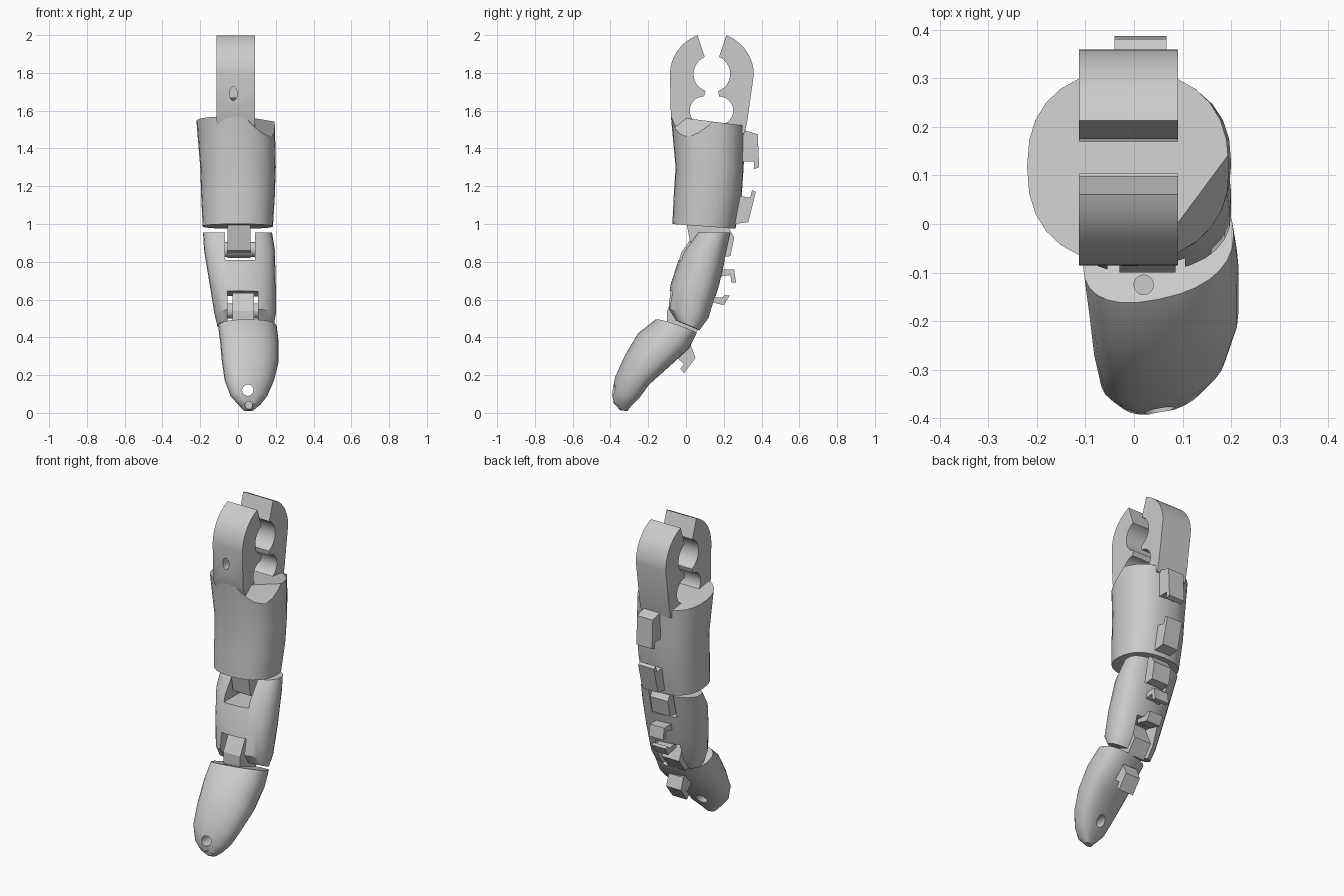
import bpy, bmesh, math
from mathutils import Vector, Matrix

cube = bpy.data.objects.get("Cube")
if cube:
    bpy.data.objects.remove(cube, do_unlink=True)

grey = bpy.data.materials.new("light_grey")
grey.use_nodes = True
colour = (0.6, 0.6, 0.6, 1)
grey.diffuse_color = colour
grey.node_tree.nodes["Principled BSDF"].inputs["Base Color"].default_value = colour


def make(name, bm):
    bmesh.ops.recalc_face_normals(bm, faces=bm.faces)
    mesh = bpy.data.meshes.new(name)
    bm.to_mesh(mesh)
    bm.free()
    mesh.materials.append(grey)
    obj = bpy.data.objects.new(name, mesh)
    bpy.context.collection.objects.link(obj)
    return obj


def activate(obj):
    bpy.ops.object.select_all(action='DESELECT')
    obj.select_set(True)
    bpy.context.view_layer.objects.active = obj


def prism(name, profile, x0, x1):
    """Extrude a side (y, z) profile across x."""
    bm = bmesh.new()
    face = bm.faces.new([bm.verts.new((x0, y, z)) for y, z in profile])
    new = bmesh.ops.extrude_face_region(bm, geom=[face])["geom"]
    verts = [v for v in new if isinstance(v, bmesh.types.BMVert)]
    bmesh.ops.translate(bm, verts=verts, vec=(x1 - x0, 0, 0))
    return make(name, bm)


def loft(name, rings, skew=0, sides=28, power=0.85):
    """Skin rounded rings, each given by front point, back point and x range."""
    bm = bmesh.new()
    loops = []
    for (fy, fz), (by, bz), x0, x1 in rings:
        loop = []
        for i in range(sides):
            a = math.tau * i / sides
            c, s = math.cos(a), math.sin(a)
            c = math.copysign(abs(c) ** power, c)
            s = math.copysign(abs(s) ** power, s)
            dx = c * (x1 - x0) / 2
            y = (fy + by) / 2 + s * (by - fy) / 2 + skew * dx
            z = (fz + bz) / 2 + s * (bz - fz) / 2
            loop.append(bm.verts.new(((x0 + x1) / 2 + dx, y, z)))
        loops.append(loop)
    for a, b in zip(loops, loops[1:]):
        for i in range(sides):
            j = (i + 1) % sides
            bm.faces.new((a[i], a[j], b[j], b[i]))
    bm.faces.new(loops[0])
    bm.faces.new(loops[-1])
    return make(name, bm)


def rod(name, centre, axis, radius, length, stretch=1):
    bm = bmesh.new()
    turn = Vector(axis).to_track_quat('Z', 'Y').to_matrix().to_4x4()
    bmesh.ops.create_cone(bm, cap_ends=True, segments=20, radius1=radius, radius2=radius,
                          depth=length, matrix=turn)
    bmesh.ops.scale(bm, vec=(1, 1, stretch), verts=bm.verts)
    bmesh.ops.translate(bm, vec=centre, verts=bm.verts)
    return make(name, bm)


def cut(obj, cutter):
    cutter.hide_render = True
    mod = obj.modifiers.new("cut", 'BOOLEAN')
    mod.operation = 'DIFFERENCE'
    mod.solver = 'EXACT'
    mod.object = cutter
    activate(obj)
    bpy.ops.object.modifier_apply(modifier=mod.name)
    bpy.data.objects.remove(cutter, do_unlink=True)


def arc(cy, cz, r, start, end, n=14):
    angles = [math.radians(start + (end - start) * i / n) for i in range(n + 1)]
    return [(cy + r * math.cos(a), cz + r * math.sin(a)) for a in angles]


# Snap clip at the base of the finger
outline = (arc(0.137, 1.79, 0.222, 110, 180)
           + [(-0.08, 1.57), (-0.04, 1.48), (0.31, 1.48), (0.325, 1.55)]
           + arc(0.137, 1.79, 0.222, 0, 70)
           + arc(0.137, 1.795, 0.097, 67, -70)
           + arc(0.175, 1.6, 0.075, 90, -90)
           + arc(0.095, 1.6, 0.075, 270, 90)
           + arc(0.137, 1.795, 0.097, 250, 113))
clip = prism("snap_clip", outline, -0.113, 0.09)
cut(clip, rod("clip_hole", (-0.025, -0.04, 1.69), (0, 1, 0), 0.021, 0.2, 1.7))

# Upper segment, with its front corner sliced away
upper = loft("upper_segment", [
    ((-0.08, 1.57), (0.315, 1.52), -0.22, 0.195),
    ((-0.055, 1.3), (0.305, 1.3), -0.2, 0.2),
    ((-0.065, 1.15), (0.295, 1.15), -0.195, 0.195),
    ((-0.072, 1.0), (0.262, 0.975), -0.187, 0.185)])
bm = bmesh.new()
bm.from_mesh(upper.data)
bmesh.ops.bisect_plane(bm, geom=bm.verts[:] + bm.edges[:] + bm.faces[:],
                       plane_co=(0.09, -0.01, 1.55), plane_no=(0.12, -0.077, 0.095),
                       clear_outer=True)
bmesh.ops.holes_fill(bm, edges=[e for e in bm.edges if e.is_boundary], sides=0)
bmesh.ops.recalc_face_normals(bm, faces=bm.faces)
bm.to_mesh(upper.data)
bm.free()

# Middle segment, slotted for a knuckle at each end
middle = loft("middle_segment", [
    ((0.05, 0.955), (0.235, 0.955), -0.185, 0.18),
    ((-0.025, 0.85), (0.22, 0.88), -0.18, 0.195),
    ((-0.08, 0.68), (0.175, 0.68), -0.15, 0.2),
    ((-0.1, 0.55), (0.12, 0.5), -0.125, 0.2),
    ((-0.06, 0.49), (0.07, 0.435), -0.11, 0.19)], skew=0.08)
cut(middle, prism("top_slot", [(-0.3, 0.81), (0.4, 0.81), (0.4, 1.1), (-0.3, 1.1)], -0.07, 0.09))
cut(middle, prism("bottom_slot", [(-0.3, 0.67), (0.3, 0.6), (0.3, 0.3), (-0.3, 0.3)], -0.055, 0.105))

# Fingertip, with cord holes
tip = loft("fingertip", [
    ((-0.155, 0.495), (0.05, 0.42), -0.105, 0.205),
    ((-0.25, 0.42), (0.01, 0.34), -0.095, 0.215),
    ((-0.32, 0.3), (-0.1, 0.24), -0.085, 0.215),
    ((-0.37, 0.19), (-0.2, 0.15), -0.07, 0.19),
    ((-0.388, 0.1), (-0.25, 0.08), -0.04, 0.155),
    ((-0.38, 0.05), (-0.29, 0.04), 0.0, 0.12),
    ((-0.35, 0.015), (-0.31, 0.01), 0.03, 0.08)], skew=0.2)
cut(tip, rod("tip_hole", (0.052, -0.3, 0.12), (0, 1, 0), 0.03, 0.4))
cut(tip, rod("tip_notch", (0.057, -0.38, 0.04), (0, 1, 0), 0.02, 0.06))
cut(tip, rod("cord_hole", (0.02, -0.125, 0.45), (0, 0, 1), 0.02, 0.2))

# Knuckle tongues and hinge pins
upper_knuckle = prism("upper_knuckle", [(0.0, 1.02), (0.2, 1.02), (0.255, 0.93), (0.235, 0.83),
                                        (0.12, 0.82), (0.03, 0.86)], -0.055, 0.065)
lower_knuckle = prism("lower_knuckle", [(-0.1, 0.46), (-0.1, 0.54), (-0.05, 0.635), (0.06, 0.62),
                                        (0.11, 0.5), (0.05, 0.42)], -0.03, 0.085)
upper_pin = rod("upper_hinge_pin", (0.01, 0.1, 0.865), (1, 0, 0), 0.04, 0.2)
lower_pin = rod("lower_hinge_pin", (0.025, 0.0, 0.54), (1, 0, 0), 0.04, 0.2)

# Hooked cord guides down the back
guides = [
    ("guide_1", -0.04, 0.067, [(0.28, 1.5), (0.33, 1.49), (0.38, 1.475), (0.387, 1.3),
                               (0.36, 1.29), (0.36, 1.33), (0.28, 1.33)]),
    ("guide_2", -0.04, 0.067, [(0.27, 1.15), (0.34, 1.14), (0.35, 1.18), (0.37, 1.17),
                               (0.33, 1.01), (0.26, 1.0)]),
    ("guide_3", -0.03, 0.067, [(0.17, 0.76), (0.255, 0.76), (0.265, 0.69), (0.24, 0.69),
                               (0.235, 0.73), (0.17, 0.72)]),
    ("guide_4", -0.02, 0.075, [(0.12, 0.615), (0.19, 0.61), (0.205, 0.625), (0.23, 0.62),
                               (0.2, 0.57), (0.12, 0.59)]),
    ("guide_5", 0.0, 0.1, [(-0.03, 0.36), (0.025, 0.36), (0.05, 0.29), (-0.01, 0.21),
                           (-0.03, 0.235), (-0.01, 0.26), (-0.06, 0.3)]),
]
for name, x0, x1, profile in guides:
    prism(name, profile, x0, x1)

# Soft shading on curved walls, crisp edges elsewhere
for obj in (clip, upper, middle, tip, upper_pin, lower_pin):
    activate(obj)
    bpy.ops.object.shade_smooth_by_angle(angle=math.radians(30))
